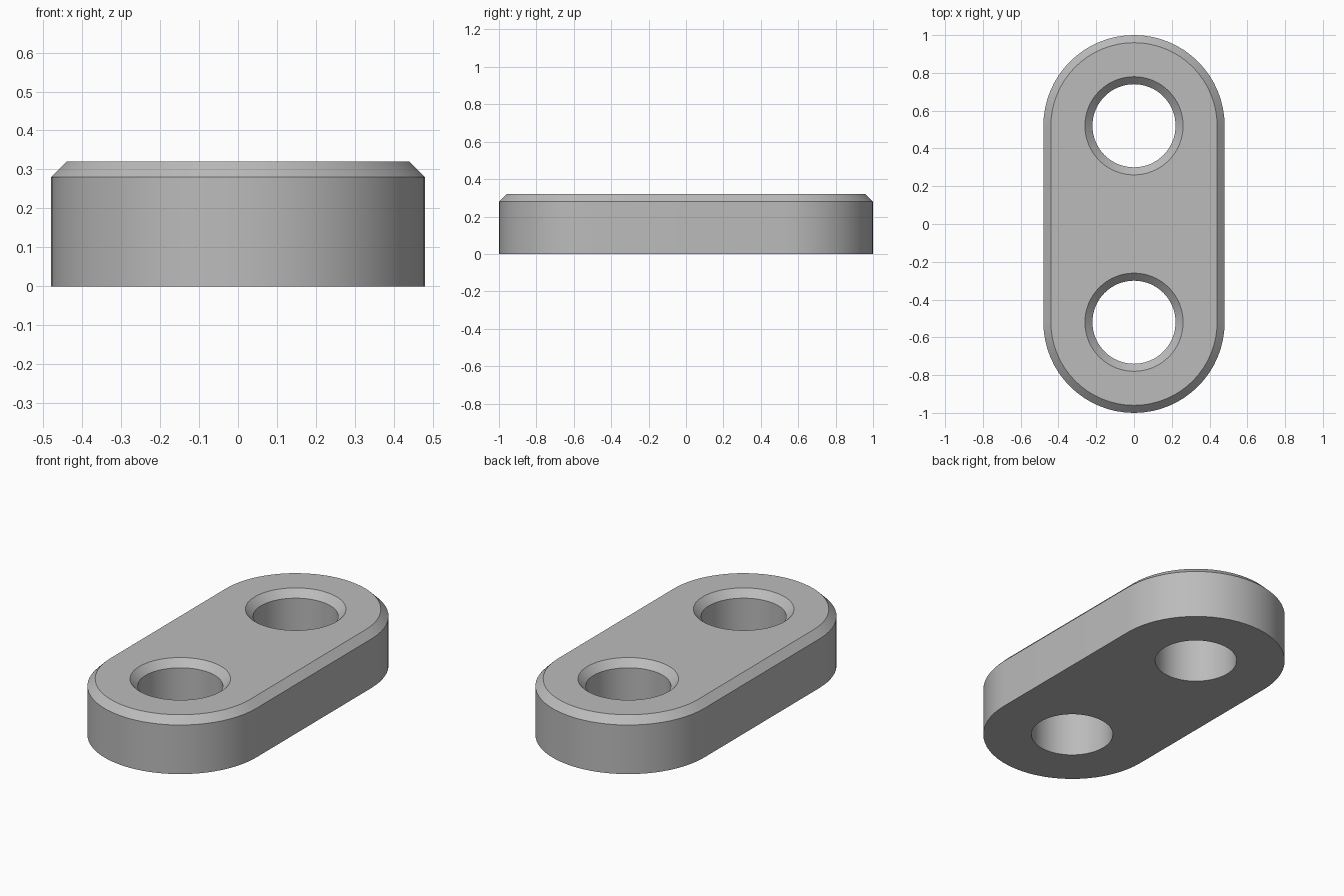
import bpy, bmesh
from math import sin, cos, pi

# Remove the default cube
cube = bpy.data.objects.get("Cube")
if cube:
    bpy.data.objects.remove(cube)

HEIGHT, CHAMFER = 0.32, 0.04
RADIUS, HOLE, SPACING = 0.48, 0.22, 0.52
SEGMENTS = 64

grey = bpy.data.materials.new("plain_grey")
grey.use_nodes = True
colour = (0.5, 0.5, 0.5, 1)
grey.diffuse_color = colour
grey.node_tree.nodes["Principled BSDF"].inputs["Base Color"].default_value = colour


def arc(radius, centre_y, start, sweep, count):
    return [(radius * cos(start + sweep * i / count),
             centre_y + radius * sin(start + sweep * i / count))
            for i in range(count + 1)]


def stadium(radius):
    half = SEGMENTS // 2
    return arc(radius, SPACING, 0, pi, half) + arc(radius, -SPACING, pi, pi, half)


def circle(radius, centre_y):
    return arc(radius, centre_y, 0, 2 * pi, SEGMENTS)[:-1]


def wall(bm, sections):
    """Join stacked outlines into a wall; return its bottom and top rim edges."""
    rings = [[bm.verts.new((x, y, z)) for x, y in outline] for outline, z in sections]
    for low, high in zip(rings, rings[1:]):
        for i in range(len(low)):
            j = (i + 1) % len(low)
            bm.faces.new((low[i], low[j], high[j], high[i]))
    return [[bm.edges.get((r[i - 1], r[i])) for i in range(len(r))]
            for r in (rings[0], rings[-1])]


bm = bmesh.new()
shoulder = HEIGHT - CHAMFER

# Outer wall with a chamfered top rim
bottom, top = wall(bm, [(stadium(RADIUS), 0), (stadium(RADIUS), shoulder),
                        (stadium(RADIUS - CHAMFER), HEIGHT)])

# Two countersunk through holes
for y in (-SPACING, SPACING):
    low, high = wall(bm, [(circle(HOLE, y), 0), (circle(HOLE, y), shoulder),
                          (circle(HOLE + CHAMFER, y), HEIGHT)])
    bottom += low
    top += high

# Flat top and underside
for rim, normal in ((bottom, (0, 0, -1)), (top, (0, 0, 1))):
    bmesh.ops.triangle_fill(bm, edges=rim, use_beauty=True, normal=normal)
bmesh.ops.recalc_face_normals(bm, faces=bm.faces)

mesh = bpy.data.meshes.new("link_plate")
bm.to_mesh(mesh)
bm.free()
mesh.materials.append(grey)
plate = bpy.data.objects.new("link_plate", mesh)
bpy.context.collection.objects.link(plate)

# Smooth round walls, crisp edges
bpy.ops.object.select_all(action="DESELECT")
plate.select_set(True)
bpy.context.view_layer.objects.active = plate
bpy.ops.object.shade_smooth_by_angle(angle=pi / 6)
